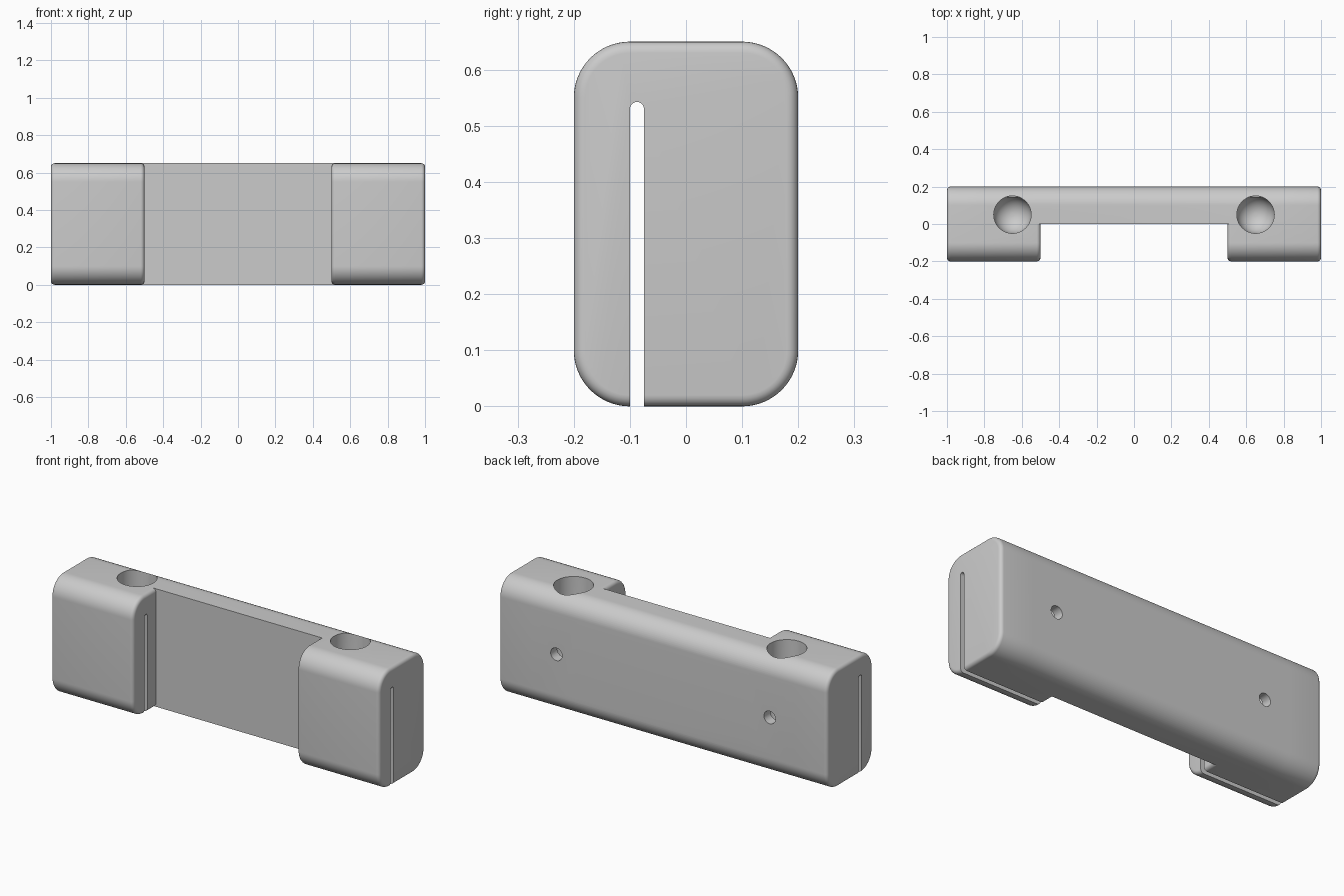
import bpy, bmesh
from math import sin, cos, pi

if "Cube" in bpy.data.objects:
    bpy.data.objects.remove(bpy.data.objects["Cube"])

HALF_Y, HEIGHT, CORNER, FILLET = 0.2, 0.65, 0.1, 0.02
HOLE_X, HOLE_Y, HOLE_R = 0.65, 0.05, 0.1
MID_Z = HEIGHT / 2

grey = bpy.data.materials.new("plain grey")
grey.use_nodes = True
grey.diffuse_color = (0.6, 0.6, 0.6, 1)
grey.node_tree.nodes["Principled BSDF"].inputs["Base Color"].default_value = (0.6, 0.6, 0.6, 1)


def loft(name, rings):
    """Closed solid skinned through rings of equal point count."""
    bm = bmesh.new()
    loops = [[bm.verts.new(p) for p in ring] for ring in rings]
    for a, b in zip(loops, loops[1:]):
        for i in range(len(a)):
            j = (i + 1) % len(a)
            bm.faces.new((a[i], a[j], b[j], b[i]))
    bm.faces.new(loops[0])
    bm.faces.new(loops[-1])
    bmesh.ops.recalc_face_normals(bm, faces=bm.faces)
    mesh = bpy.data.meshes.new(name)
    bm.to_mesh(mesh)
    bm.free()
    mesh.materials.append(grey)
    obj = bpy.data.objects.new(name, mesh)
    bpy.context.collection.objects.link(obj)
    return obj


def rounded_section(inset=0.0, steps=16):
    """Rounded rectangle in (y, z), starting with the two back corners."""
    r = CORNER - inset
    y, z = HALF_Y - CORNER, MID_Z - CORNER
    pts = []
    for k, (sy, sz) in enumerate(((1, -1), (1, 1), (-1, 1), (-1, -1))):
        for i in range(steps + 1):
            a = pi / 2 * (k - 1 + i / steps)
            pts.append((sy * y + r * cos(a), MID_Z + sz * z + r * sin(a)))
    return pts


def circle(radius, n=64):
    return [(radius * cos(2 * pi * i / n), radius * sin(2 * pi * i / n)) for i in range(n)]


def combine(target, tool, operation):
    mod = target.modifiers.new(operation.lower(), "BOOLEAN")
    mod.operation, mod.solver, mod.object = operation, "EXACT", tool
    bpy.context.view_layer.objects.active = target
    bpy.ops.object.modifier_apply(modifier=mod.name)
    bpy.data.objects.remove(tool)


# Thin back panel spanning between the blocks
section = [p for p in rounded_section() if p[0] > 0] + [(0, HEIGHT), (0, 0)]
body = loft("bracket_body", [[(x, y, z) for y, z in section] for x in (-0.8, 0.8)])

# End blocks with small fillets on both ends
angles = [pi / 2 * i / 5 for i in range(6)]
near = [(0.5 + FILLET * (1 - sin(a)), FILLET * (1 - cos(a))) for a in reversed(angles)]
stations = near + [(1.5 - x, d) for x, d in reversed(near)]
for side in (-1, 1):
    block = loft("end_block", [[(side * x, y, z) for y, z in rounded_section(d)]
                               for x, d in stations])
    combine(body, block, "UNION")

# Long round-topped slot, open at the bottom
w = 0.0125
slot = [(-w, -0.1), (w, -0.1)] + [(w * cos(pi * i / 12), 0.53 + w * sin(pi * i / 12))
                                 for i in range(13)]
combine(body, loft("slot_cutter", [[(x, y - 0.0875, z) for y, z in slot] for x in (-1.2, 1.2)]),
        "DIFFERENCE")

# Round-bottomed sockets from above and small holes from the back
for side in (-1, 1):
    x0 = side * HOLE_X
    levels = [(HOLE_R * cos(a), MID_Z - HOLE_R * sin(a))
              for a in [pi / 2 * i / 16 for i in range(15, -1, -1)]]
    levels.append((HOLE_R, HEIGHT + 0.1))
    socket = loft("socket_cutter", [[(x0 + u, HOLE_Y + v, z) for u, v in circle(r)]
                                    for r, z in levels])
    combine(body, socket, "DIFFERENCE")
    pin = loft("pin_cutter", [[(x0 + u, y, MID_Z + v) for u, v in circle(0.035, 32)]
                              for y in (HOLE_Y, 0.3)])
    combine(body, pin, "DIFFERENCE")

# Smooth rounded surfaces, crisp edges
bpy.ops.object.select_all(action="DESELECT")
body.select_set(True)
bpy.context.view_layer.objects.active = body
bpy.ops.object.shade_smooth_by_angle(angle=pi / 6)
